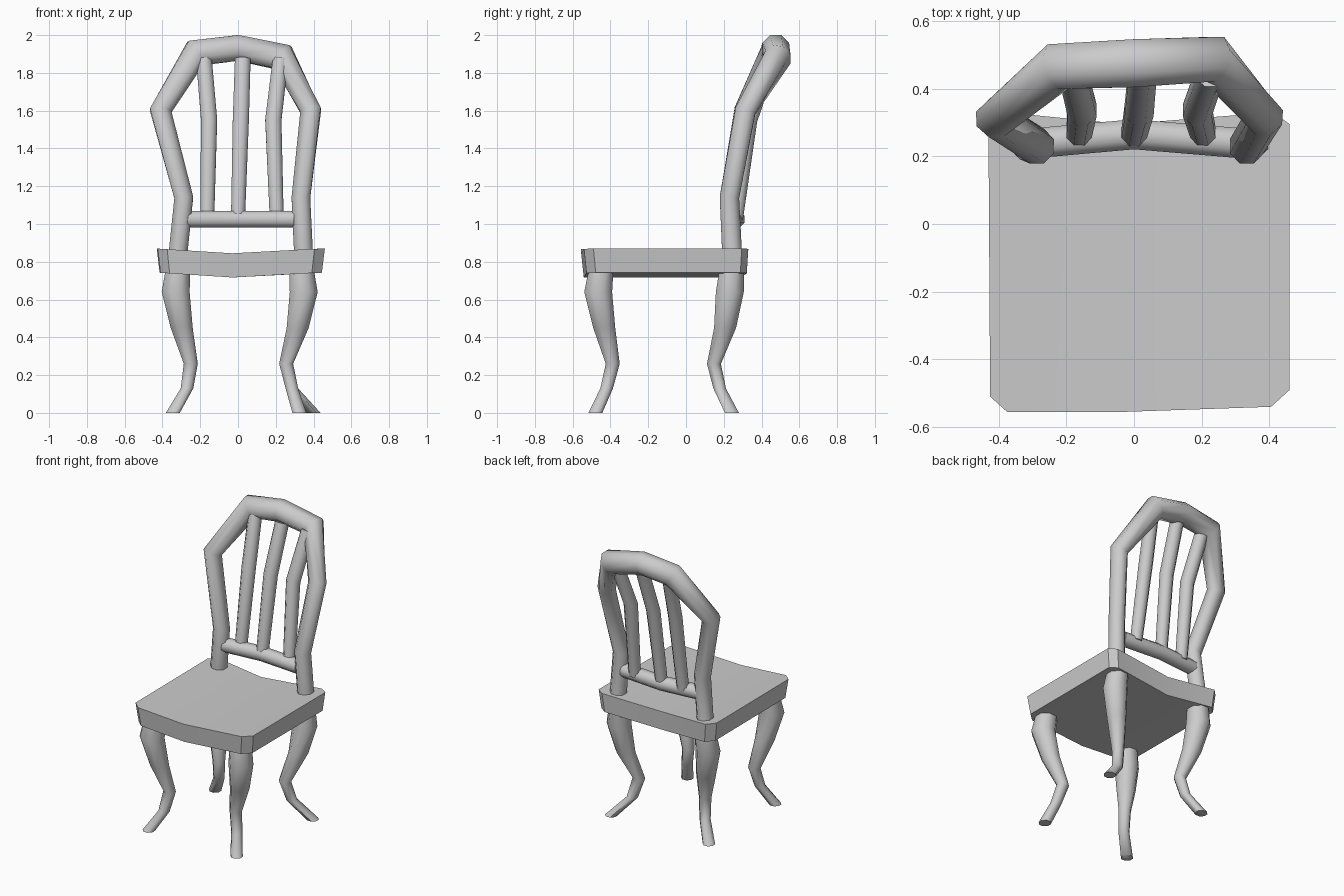
import bpy, bmesh, math
from mathutils import Vector

cube = bpy.data.objects.get("Cube")
if cube:
    bpy.data.objects.remove(cube)

GREY = (0.6, 0.6, 0.6, 1)
grey = bpy.data.materials.new("plain grey")
grey.use_nodes = True
grey.diffuse_color = GREY
grey.node_tree.nodes["Principled BSDF"].inputs["Base Color"].default_value = GREY


def finish(bm, name, angle):
    """Turn a bmesh into a shaded grey object."""
    bmesh.ops.recalc_face_normals(bm, faces=bm.faces)
    mesh = bpy.data.meshes.new(name)
    bm.to_mesh(mesh)
    bm.free()
    mesh.materials.append(grey)
    obj = bpy.data.objects.new(name, mesh)
    bpy.context.collection.objects.link(obj)
    bpy.ops.object.select_all(action="DESELECT")
    obj.select_set(True)
    bpy.context.view_layer.objects.active = obj
    bpy.ops.object.shade_smooth_by_angle(angle=math.radians(angle))
    return obj


def sweep(name, path, radii, depth=1.0, sides=8, level=False, side_axis=(0, 1, 0)):
    """Mitred tube along a path; level keeps every ring horizontal."""
    pts = [Vector(p) for p in path]
    bm = bmesh.new()
    rings = []
    for i, (p, r) in enumerate(zip(pts, radii)):
        before = (p - pts[i - 1]).normalized() if i else None
        after = (pts[i + 1] - p).normalized() if i < len(pts) - 1 else None
        t = ((before or after) + (after or before)).normalized()
        stretch = 1 / max(t.dot(after or before), 0.6)
        if level:
            t, stretch = Vector((0, 0, 1)), 1
        u = t.cross(Vector(side_axis)).normalized()
        v = u.cross(t).normalized()
        ring = []
        for k in range(sides):
            a = math.tau * (k + 0.5) / sides
            ring.append(bm.verts.new(p + u * math.cos(a) * r * stretch
                                     + v * math.sin(a) * r * depth))
        rings.append(ring)
    for a, b in zip(rings, rings[1:]):
        for k in range(sides):
            n = (k + 1) % sides
            bm.faces.new((a[k], a[n], b[n], b[k]))
    bm.faces.new(rings[0])
    bm.faces.new(rings[-1])
    return finish(bm, name, 60)


# Seat: chamfered outline, creased and dipped along the middle, tapering down
outline = [(-0.03, -0.555), (0.405, -0.54), (0.46, -0.49), (0.46, 0.295), (0.41, 0.33),
           (-0.03, 0.295), (-0.38, 0.33), (-0.43, 0.28), (-0.425, -0.51), (-0.375, -0.555)]
bm = bmesh.new()
top, bottom = [], []
for x, y in outline:
    dip = 0.027 * (1 - min(1, abs(x) / 0.43))
    top.append(bm.verts.new((x, y, 0.87 - dip)))
    bottom.append(bm.verts.new((x * 0.965, y * 0.975, 0.742 - dip)))
for ring in (top, bottom):
    bm.faces.new(ring[:6])
    bm.faces.new(ring[5:] + ring[:1])
for k in range(len(top)):
    n = (k + 1) % len(top)
    bm.faces.new((top[k], top[n], bottom[n], bottom[k]))
finish(bm, "seat", 25)

# Curved legs: bulging knee, slim ankle, foot turned outward
heights = (0.79, 0.64, 0.45, 0.26, 0.13, 0)
leg_radii = (0.068, 0.08, 0.063, 0.04, 0.036, 0.04)
out_x = (0.315, 0.33, 0.298, 0.25, 0.27, 0.345)
front_y = (-0.445, -0.465, -0.433, -0.388, -0.42, -0.48)
back_y = (0.245, 0.232, 0.207, 0.148, 0.178, 0.243)
for end, ys, left_foot in (("front", front_y, 0.325), ("back", back_y, 0.4)):
    for side, sign in (("left", 1), ("right", -1)):
        xs = list(out_x)
        if sign > 0:
            xs = [x + 0.018 for x in xs[:3]] + [0.255, 0.285, left_foot]
        path = [(sign * x, y, z) for x, y, z in zip(xs, ys, heights)]
        sweep(f"{end}_{side}_leg", path, leg_radii, level=True)

# Back frame: one tube rising from both rear corners and arching over
frame = [(-0.32, 0.245, 0.82), (-0.287, 0.23, 1.14), (-0.41, 0.31, 1.6),
         (-0.225, 0.465, 1.905), (0, 0.475, 1.932), (0.235, 0.487, 1.883),
         (0.385, 0.315, 1.6), (0.333, 0.23, 1.14), (0.348, 0.245, 0.82)]
sweep("back_frame", frame, (0.054, 0.053, 0.056, 0.07, 0.073, 0.07, 0.056, 0.053, 0.054),
      depth=1.05)

# Lower rail between the posts, bowed backwards
sweep("lower_rail", [(-0.28, 0.24, 1.025), (0, 0.265, 1.025), (0.3, 0.24, 1.025)], [0.048] * 3)

# Three bent spindles
for name, low, mid, high in (("right", -0.163, -0.153, -0.18),
                             ("middle", 0.0, 0.015, 0.025),
                             ("left", 0.205, 0.187, 0.225)):
    sweep(f"{name}_spindle", [(low, 0.265, 1.03), (mid, 0.335, 1.55), (high, 0.445, 1.87)],
          (0.04, 0.046, 0.045))
